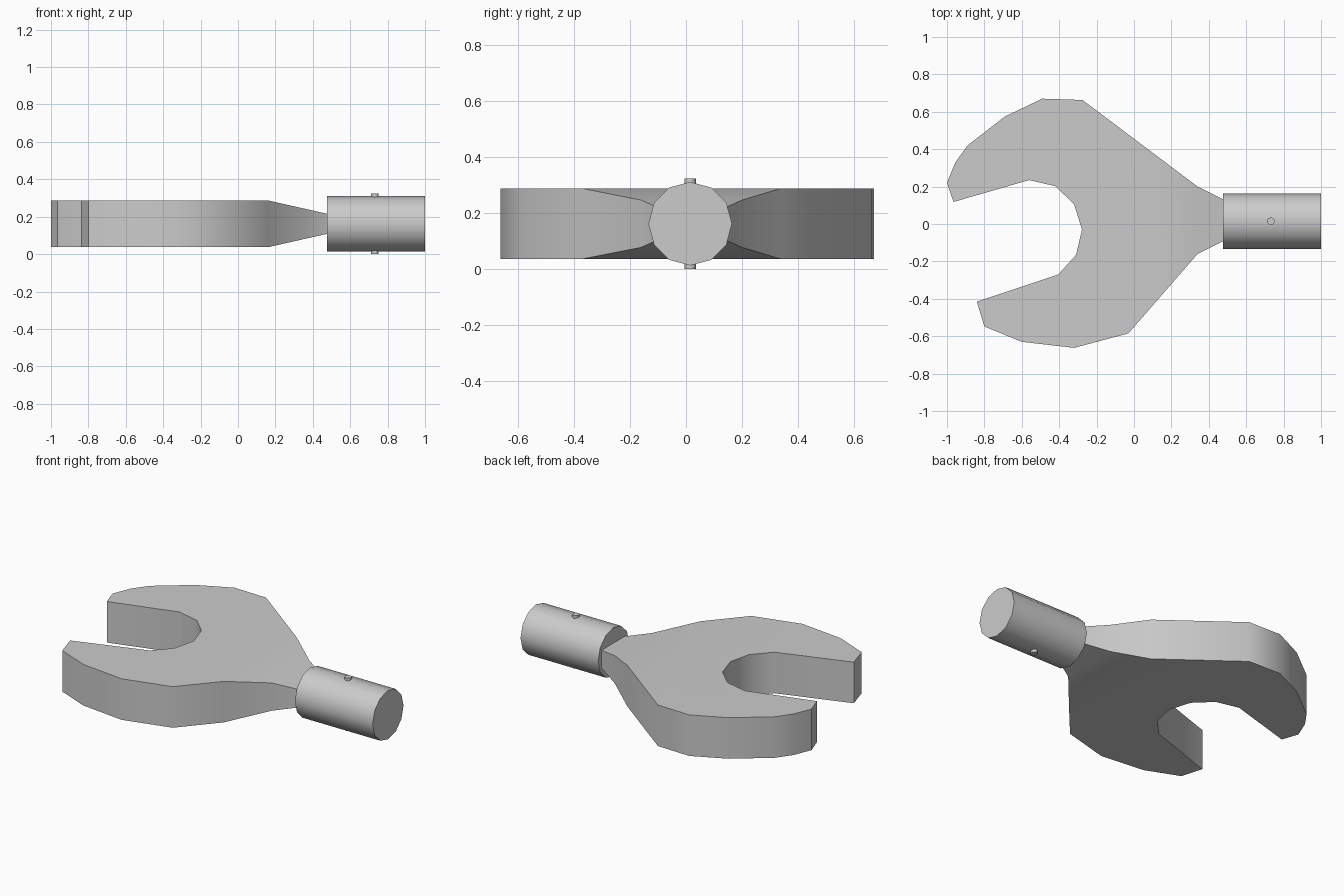
import bpy, bmesh, math
from mathutils import Matrix

if "Cube" in bpy.data.objects:
    bpy.data.objects.remove(bpy.data.objects["Cube"])

mat = bpy.data.materials.new("steel grey")
mat.diffuse_color = (0.6, 0.6, 0.6, 1)
mat.use_nodes = True
mat.node_tree.nodes["Principled BSDF"].inputs["Base Color"].default_value = mat.diffuse_color

MID = 0.162        # mid height of the tool
Y0 = 0.015         # shank axis


def finish(bm, name):
    bmesh.ops.recalc_face_normals(bm, faces=bm.faces[:])
    me = bpy.data.meshes.new(name)
    bm.to_mesh(me)
    bm.free()
    me.materials.append(mat)
    ob = bpy.data.objects.new(name, me)
    bpy.context.collection.objects.link(ob)
    bpy.ops.object.select_all(action='DESELECT')
    ob.select_set(True)
    bpy.context.view_layer.objects.active = ob
    bpy.ops.object.shade_smooth_by_angle(angle=math.radians(40))
    return ob


def cylinder(name, radius, depth, sides, matrix):
    bm = bmesh.new()
    bmesh.ops.create_cone(bm, cap_ends=True, segments=sides, radius1=radius,
                          radius2=radius, depth=depth, matrix=matrix)
    return finish(bm, name)


# Open-jaw head: extruded outline, neck tapered in thickness
outline = [(-1, .22), (-.955, .33), (-.89, .42), (-.69, .575), (-.49, .67),
           (-.275, .663), (.34, .2), (.48, .13), (.48, -.09), (.34, -.16),
           (-.03, -.585), (-.32, -.662), (-.6, -.63), (-.8, -.548),
           (-.84, -.415), (-.405, -.27), (-.31, -.165), (-.278, -.03),
           (-.32, .105), (-.42, .202), (-.56, .235), (-.965, .118)]
bm = bmesh.new()
face = bm.faces.new([bm.verts.new((x, y, MID - .125)) for x, y in outline])
ext = bmesh.ops.extrude_face_region(bm, geom=[face], use_keep_orig=True)
for v in ext["geom"]:
    if isinstance(v, bmesh.types.BMVert):
        v.co.z = MID + .125
bmesh.ops.bisect_plane(bm, geom=bm.verts[:] + bm.edges[:] + bm.faces[:],
                       plane_co=(.16, 0, 0), plane_no=(1, 0, 0))
for v in bm.verts:
    if v.co.x > .16:
        half = .125 - .225 * (v.co.x - .16)
        v.co.z = MID + math.copysign(half, v.co.z - MID)
finish(bm, "jaw_head")

# Round shank and the pin through it
cylinder("shank", .149, .523, 12,
         Matrix.Translation((.7385, Y0, MID)) @ Matrix.Rotation(math.pi / 2, 4, 'Y'))
cylinder("cross_pin", .02, .323, 12, Matrix.Translation((.732, Y0, .1615)))
